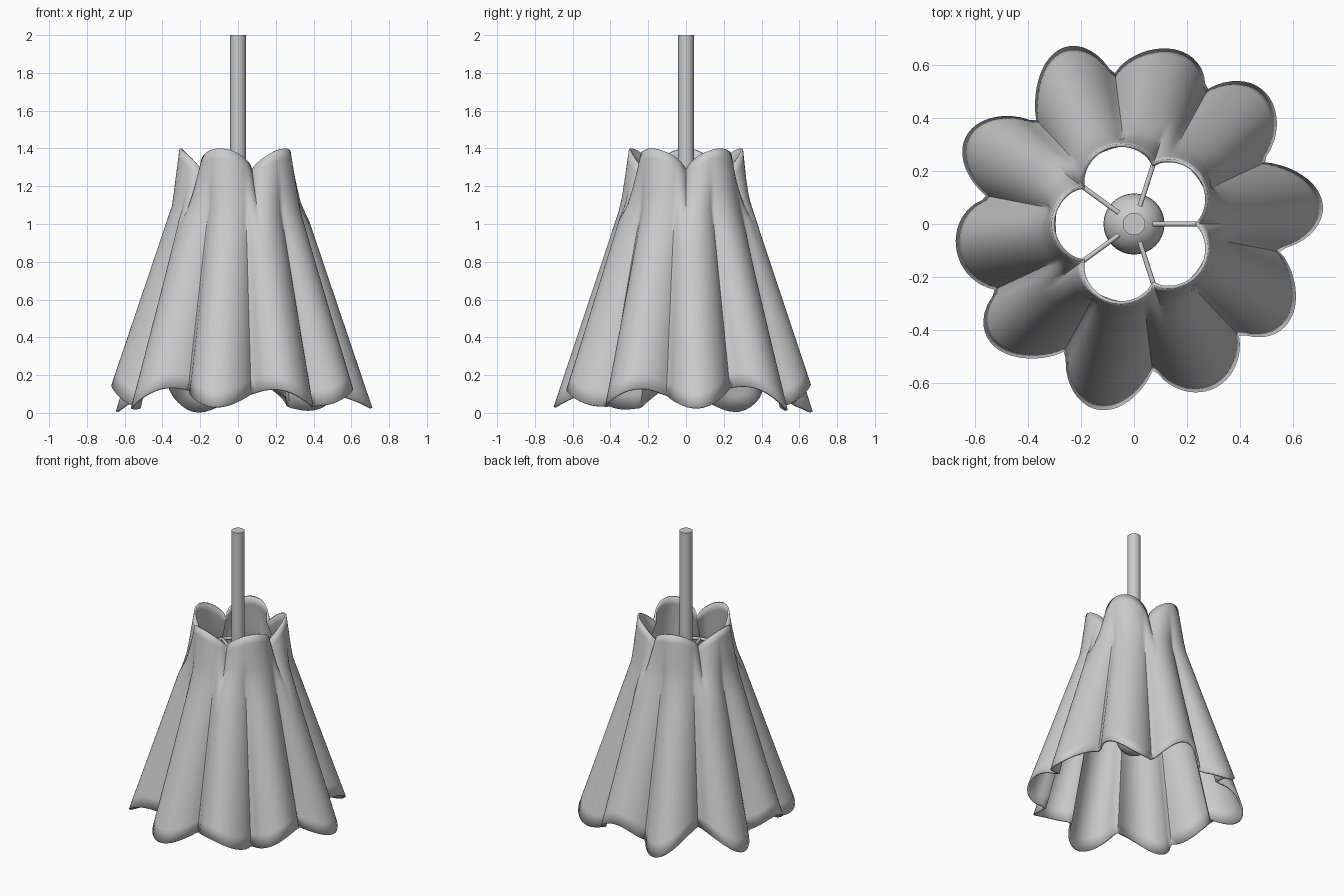
import bpy, bmesh
from math import sin, cos, pi, radians
from mathutils import Vector

if "Cube" in bpy.data.objects:
    bpy.data.objects.remove(bpy.data.objects["Cube"])

SEG = 200
# ring heights as fraction of the way up the shade
ROWS = [0, .06, .13, .2, .28, .4, .52, .64, .76, .82, .87, .92, .96, 1]


def finish(obj, angle=40):
    bpy.ops.object.select_all(action='DESELECT')
    bpy.context.view_layer.objects.active = obj
    obj.select_set(True)
    bpy.ops.object.shade_smooth_by_angle(angle=radians(angle))


def lobe(a, count, valley_deg, skew, power):
    """0 in the sharp valleys, 1 on the rounded lobes."""
    u = ((a - radians(valley_deg)) * count / (2 * pi)) % 1.0
    return max(0.0, sin(pi * u ** skew)) ** power


def shade_point(a, t):
    ten = lobe(a, 10, -10, .87, .8)
    five = lobe(a, 5, 0, 1, .75)
    # wavy hem with seven waves, scalloped top rim
    low = .08 - (.06 - .015 * cos(a - radians(300))) * cos(7 * (a - radians(4)))
    high = 1.29 + .11 * five
    z = low + (high - low) * t
    # lower cone, then a steeper collar
    crest = .70 - .35 * (z - .07) / 1.03 if z < 1.1 else .35 - .04 * (z - 1.1) / .3
    fade = max(0, 1 - t / .85)
    pull = max(0, (t - .76) / .24)
    r = crest - (.02 + .13 * fade) * (1 - ten) * (1 - pull) - .085 * pull * (1 - five)
    return Vector((r * cos(a), r * sin(a), z))


def rod(name, p, q, radius, sides=24):
    p, q = Vector(p), Vector(q)
    bpy.ops.mesh.primitive_cylinder_add(vertices=sides, radius=radius, depth=(q - p).length,
                                        location=(p + q) / 2)
    obj = bpy.context.object
    obj.name = name
    obj.rotation_euler = (q - p).to_track_quat('Z', 'Y').to_euler()
    finish(obj)
    return obj


# pleated shade
bm = bmesh.new()
rows = [[bm.verts.new(shade_point(2 * pi * i / SEG, t)) for i in range(SEG)] for t in ROWS]
for lo, hi in zip(rows, rows[1:]):
    for i in range(SEG):
        j = (i + 1) % SEG
        bm.faces.new((lo[i], lo[j], hi[j], hi[i]))
mesh = bpy.data.meshes.new("shade")
bm.to_mesh(mesh)
bm.free()
shade = bpy.data.objects.new("shade", mesh)
bpy.context.collection.objects.link(shade)
solid = shade.modifiers.new("thickness", 'SOLIDIFY')
solid.thickness = .012
solid.offset = -1
finish(shade, 45)

# hanging stem
rod("stem", (0, 0, .55), (0, 0, 2), .042, 32)

# globe bulb at the end of the stem
bpy.ops.mesh.primitive_uv_sphere_add(segments=32, ring_count=16, radius=.115, location=(0, 0, .51))
bpy.context.object.name = "bulb"
finish(bpy.context.object)

# support ring and five spokes
bpy.ops.mesh.primitive_torus_add(major_segments=64, minor_segments=10, major_radius=.305,
                                 minor_radius=.01, location=(0, 0, 1.1))
bpy.context.object.name = "support_ring"
finish(bpy.context.object)
for k in range(5):
    a = 2 * pi * k / 5
    rod(f"spoke_{k + 1}", (.07 * cos(a), .07 * sin(a), 1.1), (.31 * cos(a), .31 * sin(a), 1.1), .009, 12)
